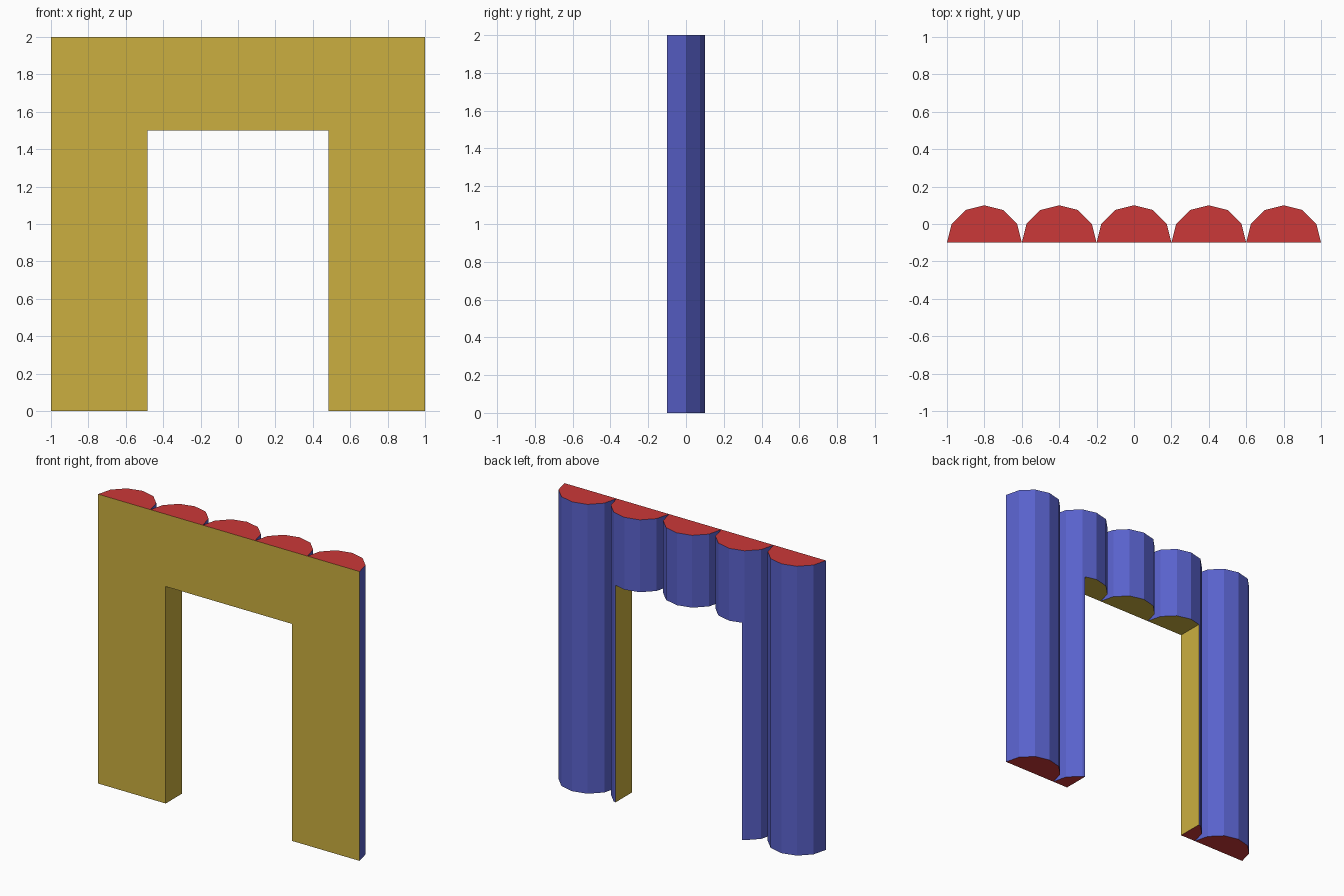
import bpy, bmesh

if "Cube" in bpy.data.objects:
    bpy.data.objects.remove(bpy.data.objects["Cube"])


def material(name, color):
    m = bpy.data.materials.new(name)
    m.diffuse_color = color
    m.use_nodes = True
    m.node_tree.nodes["Principled BSDF"].inputs["Base Color"].default_value = m.diffuse_color
    return m


flat = material("cut_face_yellow", (0.60, 0.43, 0.05, 1))
bark = material("round_side_blue", (0.10, 0.12, 0.60, 1))
ends = material("end_red", (0.60, 0.04, 0.04, 1))


def prism(name, profile, z0, z1, mats):
    """Extrude a counter-clockwise XY profile from z0 to z1."""
    bm = bmesh.new()
    base = bm.faces.new([bm.verts.new((x, y, z0)) for x, y in profile])
    top = bmesh.ops.extrude_face_region(bm, geom=[base], use_keep_orig=True)["geom"]
    verts = [g for g in top if isinstance(g, bmesh.types.BMVert)]
    bmesh.ops.translate(bm, verts=verts, vec=(0, 0, z1 - z0))
    bmesh.ops.recalc_face_normals(bm, faces=bm.faces)
    if len(mats) > 1:
        for f in bm.faces:
            n = f.normal
            f.material_index = 2 if abs(n.z) > 0.9 else 0 if n.y < -0.9 else 1
    me = bpy.data.meshes.new(name)
    bm.to_mesh(me)
    bm.free()
    for m in mats:
        me.materials.append(m)
    ob = bpy.data.objects.new(name, me)
    bpy.context.collection.objects.link(ob)
    return ob


# Doorway cutter
W = 0.483
doorway = prism("doorway_cutter", [(-W, -1), (W, -1), (W, 1), (-W, 1)], -0.5, 1.5, [flat])
doorway.hide_render = True

# Half-log cross-section: flat front, faceted round back
half_log = [(-0.2, -0.1), (0.2, -0.1), (0.175, 0), (0.1, 0.075),
            (0, 0.1), (-0.1, 0.075), (-0.175, 0)]

# Row of five half logs, the middle three cut by the doorway
for i in range(5):
    cx = -0.8 + 0.4 * i
    log = prism(f"half_log_{i + 1}", [(cx + x, y) for x, y in half_log],
                0, 2, [flat, bark, ends])
    if 0 < i < 4:
        cut = log.modifiers.new("doorway", 'BOOLEAN')
        cut.operation = 'DIFFERENCE'
        cut.solver = 'EXACT'
        cut.material_mode = 'TRANSFER'
        cut.object = doorway
        bpy.context.view_layer.objects.active = log
        bpy.ops.object.modifier_apply(modifier=cut.name)

bpy.data.objects.remove(doorway)
